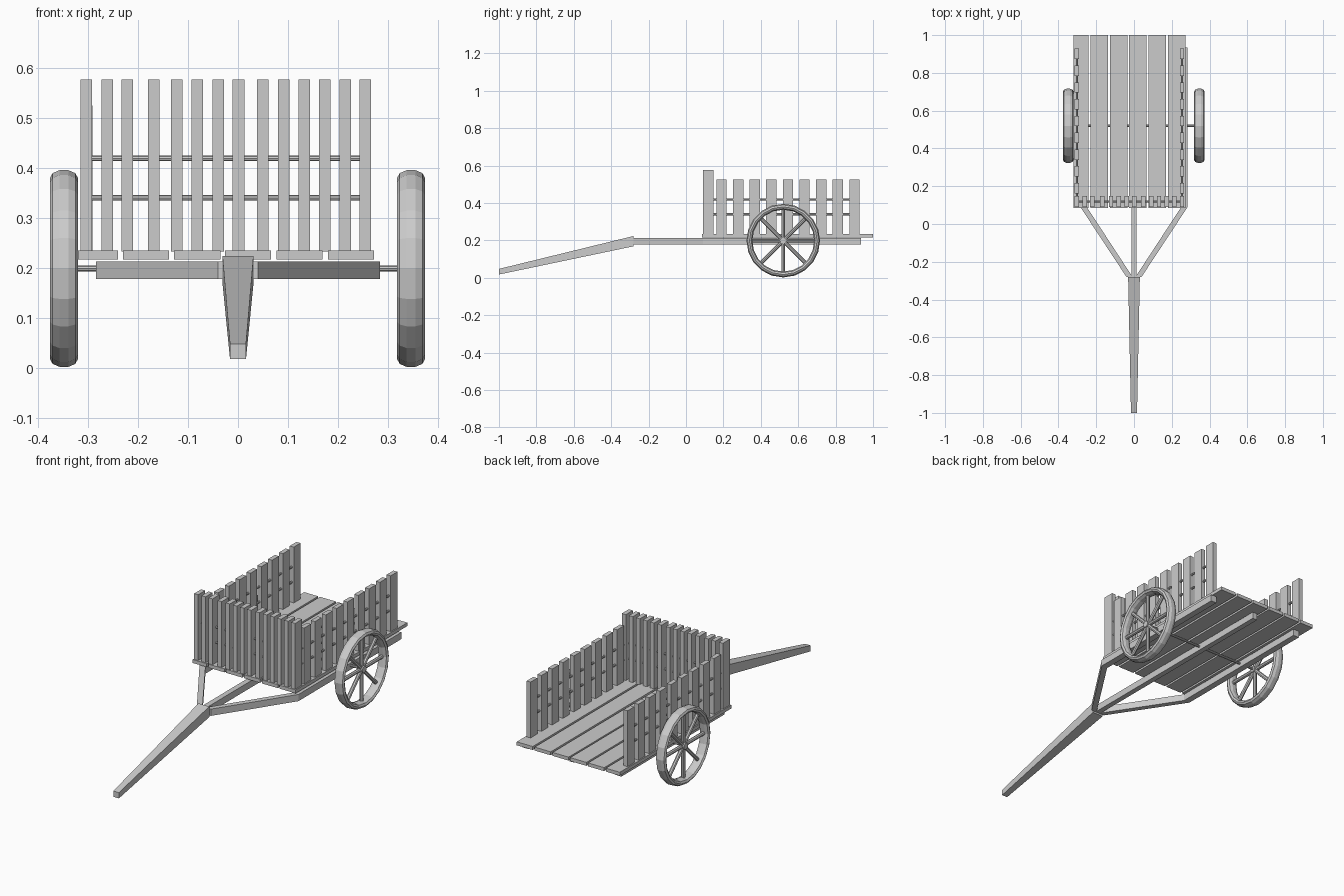
import bpy, bmesh
from math import cos, sin, pi
from mathutils import Vector, Matrix

if "Cube" in bpy.data.objects:
    bpy.data.objects.remove(bpy.data.objects["Cube"])


def finish(name, bm):
    bmesh.ops.recalc_face_normals(bm, faces=bm.faces[:])
    me = bpy.data.meshes.new(name)
    bm.to_mesh(me)
    bm.free()
    ob = bpy.data.objects.new(name, me)
    bpy.context.collection.objects.link(ob)
    return ob


def hexa(bm, a, b):
    """Solid between two matching four-point ends."""
    va = [bm.verts.new(p) for p in a]
    vb = [bm.verts.new(p) for p in b]
    bm.faces.new(va)
    bm.faces.new(vb)
    for i in range(4):
        j = (i + 1) % 4
        bm.faces.new((va[i], va[j], vb[j], vb[i]))


def box(bm, x0, x1, y0, y1, z0, z1):
    hexa(bm, [(x0, y0, z0), (x1, y0, z0), (x1, y0, z1), (x0, y0, z1)],
         [(x0, y1, z0), (x1, y1, z0), (x1, y1, z1), (x0, y1, z1)])


def rod(bm, p, q, r, n=8):
    p, q = Vector(p), Vector(q)
    d = q - p
    m = Matrix.Translation((p + q) / 2) @ d.to_track_quat('Z', 'Y').to_matrix().to_4x4()
    bmesh.ops.create_cone(bm, cap_ends=True, segments=n, radius1=r, radius2=r,
                          depth=d.length, matrix=m)


# Floor planks
bm = bmesh.new()
for x0, x1 in [(-.32, -.24), (-.23, -.138), (-.128, -.035),
               (-.026, .066), (.077, .169), (.18, .272)]:
    box(bm, x0, x1, .085, 1.0, .217, .235)
finish("floor_planks", bm)

# Front slats
bm = bmesh.new()
for x in (-.303, -.261, -.221, -.168, -.122, -.081, -.039,
          .001, .049, .091, .132, .173, .214, .254):
    box(bm, x - .0115, x + .0115, .09, .147, .233, .577)
finish("front_slats", bm)

# Side slats and rails
for side, x0, x1 in (("left", -.314, -.291), ("right", .243, .266)):
    bm = bmesh.new()
    for i in range(9):
        y = .19 + .0888 * i
        box(bm, x0, x1, y - .0275, y + .0275, .233, .525)
    finish(side + "_slats", bm)
    bm = bmesh.new()
    for z in (.34, .419):
        rod(bm, ((x0 + x1) / 2, .11, z), ((x0 + x1) / 2, .91, z), .0055)
    finish(side + "_rails", bm)
bm = bmesh.new()
for z in (.34, .419):
    rod(bm, (-.3, .12, z), (.25, .12, z), .0055)
finish("front_rails", bm)

# Chassis beams with the front V brace
Z0, Z1 = .178, .213
bm = bmesh.new()
box(bm, -.014, .014, -.28, .935, Z0, Z1)
for s in (-1, 1):
    rings = [[(s * a, y, Z0), (s * b, y, Z0), (s * b, y2, Z1), (s * a, y2, Z1)]
             for a, b, y, y2 in ((.008, .04, -.28, -.28), (.25, .284, .09, .09),
                                 (.25, .284, .935, .935))]
    hexa(bm, rings[0], rings[1])
    hexa(bm, rings[1], rings[2])
finish("chassis_beams", bm)

# Tapered draw bar
bm = bmesh.new()
hexa(bm, [(-.031, -.28, .169), (.031, -.28, .169), (.031, -.28, .224), (-.031, -.28, .224)],
     [(-.016, -1, .018), (.016, -1, .018), (.016, -1, .048), (-.016, -1, .048)])
finish("draw_bar", bm)

# Axle
CY, CZ, N, M = .52, .199, 20, 10
bm = bmesh.new()
rod(bm, (-.35, CY, CZ), (.35, CY, CZ), .006)
finish("axle", bm)

# Wheels: oval-section rim, eight spokes, hub
for side, cx in (("left", -.348), ("right", .346)):
    bm = bmesh.new()
    grid = []
    for i in range(N):
        a = 2 * pi * i / N
        ring = []
        for j in range(M):
            b = 2 * pi * (j + .5) / M
            r = .181 + .0165 * cos(b)
            ring.append(bm.verts.new((cx + .028 * sin(b), CY + r * cos(a), CZ + r * sin(a))))
        grid.append(ring)
    for i in range(N):
        for j in range(M):
            k, l = (i + 1) % N, (j + 1) % M
            bm.faces.new((grid[i][j], grid[k][j], grid[k][l], grid[i][l]))
    finish(side + "_wheel_rim", bm)
    bm = bmesh.new()
    for i in range(8):
        a = pi * i / 4
        rod(bm, (cx, CY, CZ), (cx, CY + .172 * cos(a), CZ + .172 * sin(a)), .01)
    rod(bm, (cx - .016, CY, CZ), (cx + .016, CY, CZ), .017, 12)
    finish(side + "_wheel_spokes", bm)
